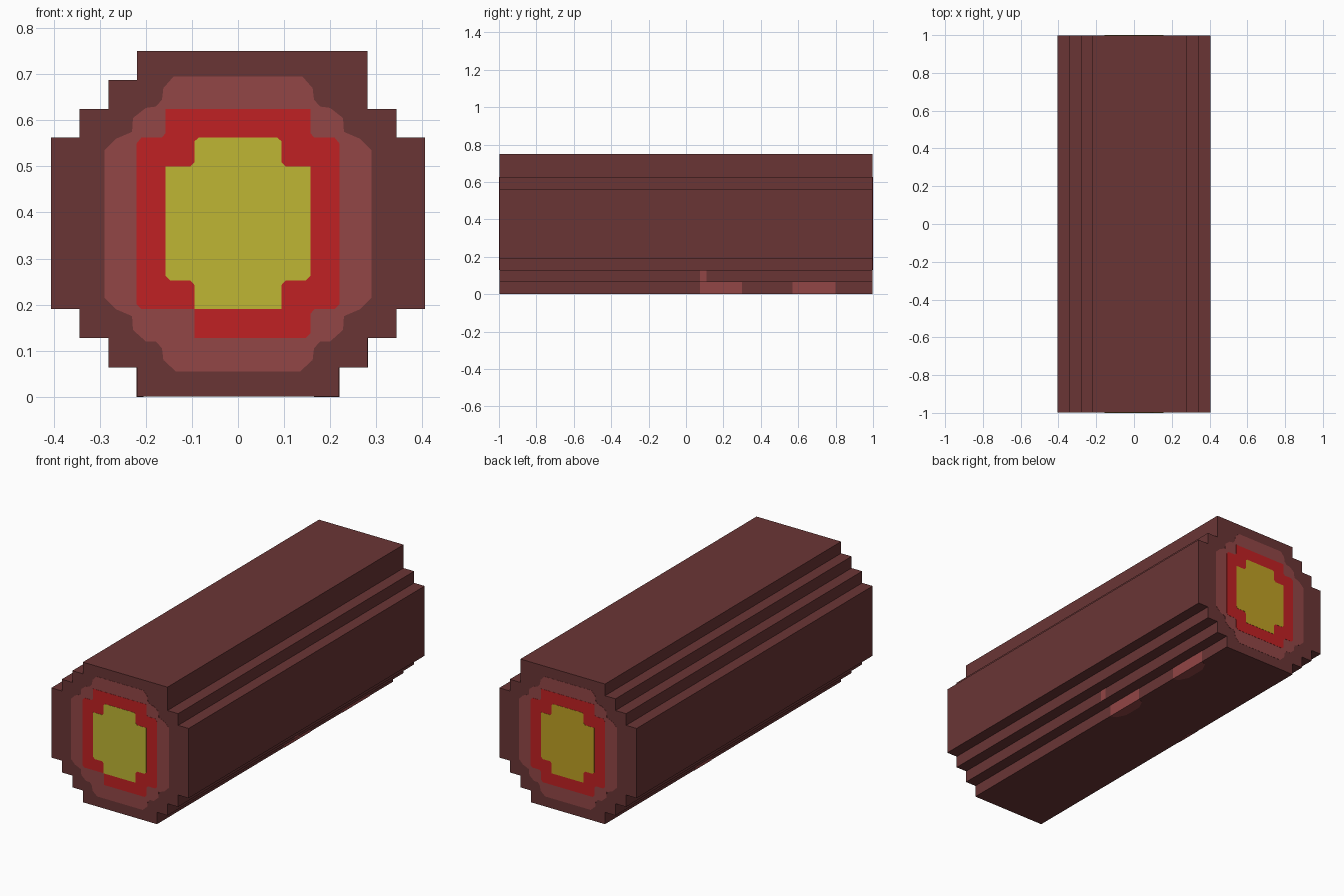
import bpy, bmesh

cube = bpy.data.objects.get("Cube")
if cube:
    bpy.data.objects.remove(cube, do_unlink=True)


def material(name, rgb):
    def linear(c):
        c /= 255
        return c / 12.92 if c < 0.04045 else ((c + 0.055) / 1.055) ** 2.4
    col = [linear(c) for c in rgb] + [1]
    m = bpy.data.materials.new(name)
    m.use_nodes = True
    m.diffuse_color = col
    m.node_tree.nodes["Principled BSDF"].inputs["Base Color"].default_value = col
    return m


BROWN = material("dark brown", (106, 53, 53))
ROSE = material("dusty rose brown", (146, 70, 70))
RED = material("red", (192, 33, 35))
YELLOW = material("yellow", (191, 182, 52))
AMBER = material("amber yellow", (191, 160, 36))


def prism(name, outline, axis, a, b, mat):
    """Extrude a 2D outline along an axis (0=x, 1=y, 2=z) from a to b."""
    def place(p, d):
        v = list(p)
        v.insert(axis, d)
        return v
    bm = bmesh.new()
    face = bm.faces.new([bm.verts.new(place(p, a)) for p in outline])
    ext = bmesh.ops.extrude_face_region(bm, geom=[face])
    for v in ext["geom"]:
        if isinstance(v, bmesh.types.BMVert):
            v.co[axis] = b
    bmesh.ops.recalc_face_normals(bm, faces=bm.faces)
    mesh = bpy.data.meshes.new(name)
    bm.to_mesh(mesh)
    bm.free()
    mesh.materials.append(mat)
    ob = bpy.data.objects.new(name, mesh)
    bpy.context.collection.objects.link(ob)
    return ob


def mirrored(half):
    """Close a right-hand half outline with its reflection in x."""
    return half + [(-x, z) for x, z in reversed(half)]


# Stepped log body; the upper right corner has one step fewer
X = [0.219, 0.281, 0.344, 0.406]
Z = [0.001, 0.064, 0.127, 0.19, 0.5625, 0.625, 0.6875, 0.75]
lower = []
for i in range(4):
    lower += [(X[i], Z[i]), (X[i], Z[i + 1])]
lower[-1] = (X[3], Z[4])
right = lower + [(X[2], Z[4]), (X[2], Z[5]), (X[1], Z[5]), (X[1], Z[7])]
left = lower + [(X[2], Z[4]), (X[2], Z[5]), (X[1], Z[5]),
                (X[1], Z[6]), (X[0], Z[6]), (X[0], Z[7])]
prism("log_body", right + [(-x, z) for x, z in reversed(left)],
      1, -0.997, 0.997, BROWN)

# Outlines of the nested rings on the cut ends
rose = mirrored([
    (0.135, 0.055), (0.162, 0.08), (0.165, 0.105), (0.178, 0.12), (0.20, 0.12),
    (0.228, 0.145), (0.23, 0.175), (0.265, 0.19), (0.29, 0.215), (0.29, 0.535),
    (0.265, 0.56), (0.23, 0.575), (0.228, 0.605), (0.20, 0.627), (0.178, 0.63),
    (0.165, 0.645), (0.162, 0.67), (0.14, 0.695)])
red_half = [(0.147, 0.128), (0.157, 0.138), (0.157, 0.18), (0.166, 0.19),
            (0.21, 0.19), (0.22, 0.2), (0.22, 0.55), (0.21, 0.5625),
            (0.166, 0.5625), (0.157, 0.572), (0.157, 0.625)]
red_back = mirrored(red_half)
# The front red ring is cut back further at its lower left
red_front = red_half + [(-x, z) for x, z in reversed(red_half[5:])] + [
    (-0.21, 0.19), (-0.094, 0.19), (-0.094, 0.128)]
core = mirrored([(0.094, 0.19), (0.094, 0.242), (0.103, 0.252), (0.147, 0.252),
                 (0.157, 0.262), (0.157, 0.5), (0.103, 0.5), (0.094, 0.51),
                 (0.094, 0.555), (0.085, 0.5625)])

for end, s, red, core_mat in (("front", -1, red_front, YELLOW),
                              ("back", 1, red_back, AMBER)):
    prism(end + "_outer_ring", rose, 1, s * 0.9965, s * 0.998, ROSE)
    prism(end + "_red_ring", red, 1, s * 0.9965, s * 0.999, RED)
    prism(end + "_core", core, 1, s * 0.9965, s * 1.0, core_mat)

# Worn patches wrapping the lower edges of the log
for i, (y0, y1) in enumerate([(0.075, 0.30), (0.57, 0.80)], 1):
    prism(f"side_patch_{i}", [(y0, 0), (y1, 0), (y1, Z[1]), (y0, Z[1])],
          0, X[0] - 0.001, X[0] + 0.001, ROSE)
    prism(f"bottom_patch_{i}", [(X[0], y0), (X[0], y1), (0.19, y1 - 0.01),
                                (0.165, y1 - 0.06), (0.165, y0 + 0.06),
                                (0.19, y0 + 0.01)], 2, 0, 0.002, ROSE)
prism("upper_side_patch", [(0.075, Z[1]), (0.11, Z[1]), (0.11, Z[2]), (0.075, Z[2])],
      0, X[1] - 0.001, X[1] + 0.001, ROSE)
prism("right_bottom_patch", [(-X[0], 0.12), (-X[0], 0.22), (-0.205, 0.2), (-0.205, 0.14)],
      2, 0, 0.002, ROSE)
prism("right_side_patch", [(0.1, 0), (0.24, 0), (0.24, Z[1]), (0.1, Z[1])],
      0, -X[0] - 0.001, -X[0] + 0.001, ROSE)
